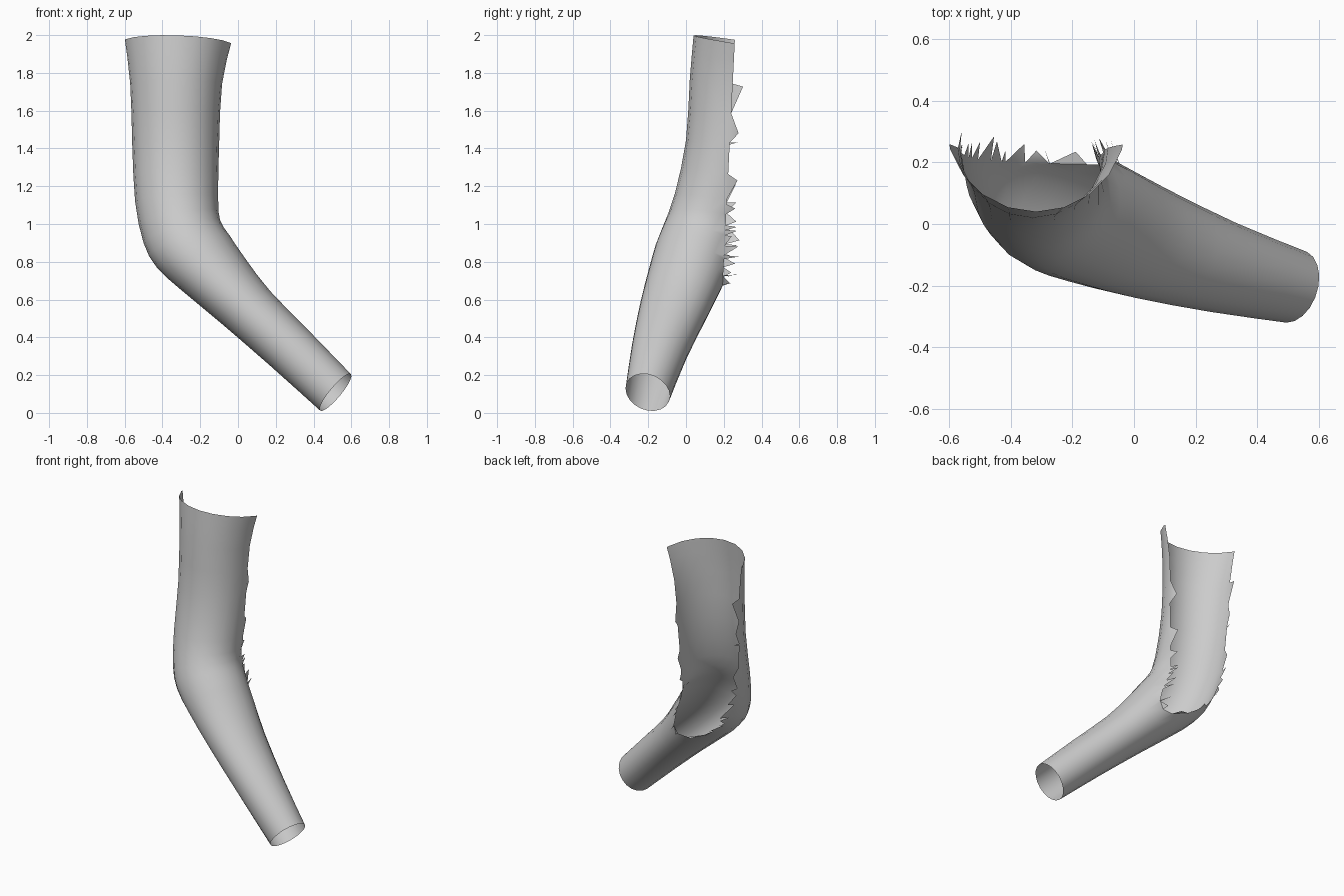
import bpy, bmesh, math, random
from mathutils import Vector

if "Cube" in bpy.data.objects:
    bpy.data.objects.remove(bpy.data.objects["Cube"])

random.seed(4)
SIDES = 20

# Key rings: left x,z / right x,z / front y / back y / tilt of the ring in x and z
KEYS = [
    (-0.61, 1.965, -0.025, 1.945, 0.04, 0.62, 0.00, -0.15),
    (-0.575, 1.74, -0.08, 1.74, 0.02, 0.53, 0.00, -0.10),
    (-0.56, 1.42, -0.10, 1.42, 0.00, 0.46, 0.00, -0.10),
    (-0.545, 1.12, -0.105, 1.14, -0.06, 0.38, 0.00, -0.12),
    (-0.50, 0.90, -0.095, 1.02, -0.12, 0.31, 0.05, -0.15),
    (-0.43, 0.77, -0.045, 0.94, -0.16, 0.26, 0.12, -0.17),
    (-0.30, 0.65, 0.04, 0.815, -0.195, 0.205, 0.17, -0.17),
    (-0.09, 0.475, 0.17, 0.645, -0.24, 0.12, 0.18, -0.17),
    (0.17, 0.25, 0.38, 0.43, -0.285, 0.01, 0.18, -0.17),
    (0.435, 0.012, 0.598, 0.205, -0.32, -0.085, 0.18, -0.17),
]


def between(i, t):
    """Smooth blend between key ring i and the next one."""
    n = len(KEYS) - 1
    a, b, c, d = (KEYS[min(max(k, 0), n)] for k in (i - 1, i, i + 1, i + 2))
    return [0.5 * (2 * q + (r - p) * t + (2 * p - 5 * q + 4 * r - s) * t * t
                   + (3 * q - p - 3 * r + s) * t ** 3)
            for p, q, r, s in zip(a, b, c, d)]


def add_ring(bm, key):
    lx, lz, rx, rz, front, back, tx, tz = key
    centre = Vector(((lx + rx) / 2, (front + back) / 2, (lz + rz) / 2))
    u = Vector(((rx - lx) / 2, 0, (rz - lz) / 2))
    v = Vector((tx, 1, tz)) * (back - front) / 2
    angles = [2 * math.pi * k / SIDES for k in range(SIDES)]
    return [bm.verts.new(centre + u * math.cos(a) + v * math.sin(a)) for a in angles]


# Bent tube
bm = bmesh.new()
keys = [between(i, t) for i in range(len(KEYS) - 1) for t in (0, 0.5)] + [KEYS[-1]]
rings = [add_ring(bm, k) for k in keys]
for upper, lower in zip(rings, rings[1:]):
    for k in range(SIDES):
        n = (k + 1) % SIDES
        bm.faces.new((upper[k], lower[k], lower[n], upper[n]))

# Open the back of the upper half
co, no = Vector((0, 0.21, 1)), Vector((0, 1, -0.05)).normalized()
bmesh.ops.bisect_plane(bm, geom=bm.verts[:] + bm.edges[:] + bm.faces[:],
                       plane_co=co, plane_no=no, clear_outer=True)

# Ragged teeth along the torn edge
torn = [e for e in bm.edges if e.is_boundary
        and all(abs((v.co - co).dot(no)) < 1e-4 for v in e.verts)]
for e in torn:
    a, b = e.verts
    mid = (a.co + b.co) / 2
    if mid.z > 1.68 or random.random() < 0.25:
        continue
    size = random.uniform(0.03, 0.09) if mid.z < 1.3 else random.uniform(0.02, 0.06)
    inward = -0.35 if mid.x > -0.33 else 0.2
    tip = a.co.lerp(b.co, random.uniform(0.1, 0.9)) + Vector((inward, 1, 0.1)) * size
    bm.faces.new((a, b, bm.verts.new(tip)))

bmesh.ops.recalc_face_normals(bm, faces=bm.faces[:])
mesh = bpy.data.meshes.new("sleeve")
bm.to_mesh(mesh)
bm.free()
sleeve = bpy.data.objects.new("sleeve", mesh)
bpy.context.collection.objects.link(sleeve)
bpy.context.view_layer.objects.active = sleeve
sleeve.select_set(True)
bpy.ops.object.shade_smooth_by_angle(angle=math.radians(50))
